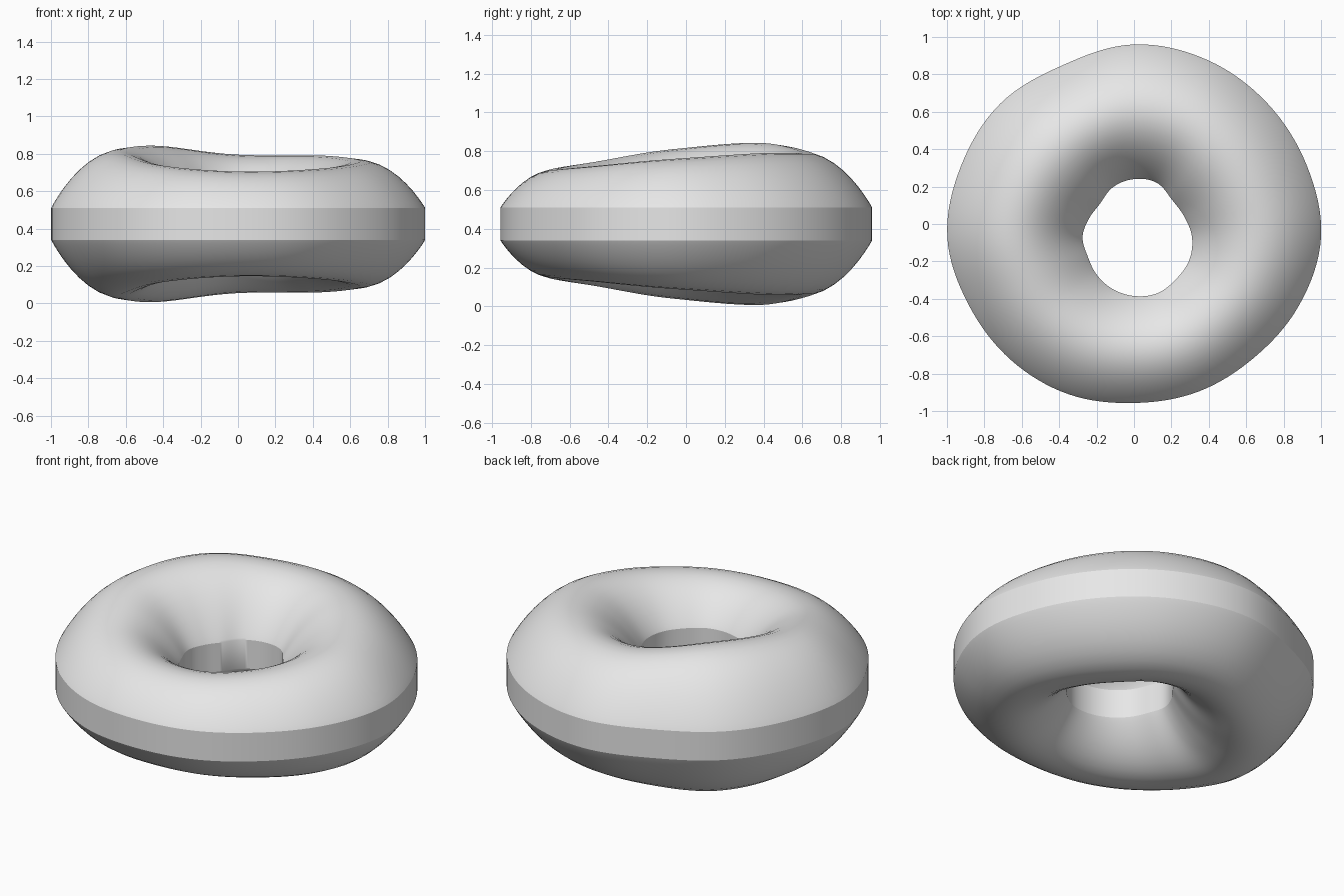
import bpy
import bmesh
from math import cos, sin, pi, radians, floor

cube = bpy.data.objects.get("Cube")
if cube:
    bpy.data.objects.remove(cube, do_unlink=True)

# Values at even angles, counter-clockwise from +x, around the hole centre
OUTER = [1.0, 1.0, 1.01, 1.025, 1.03, 0.995, 1.01, 1.0,
         0.998, 0.955, 0.93, 0.91, 0.887, 0.895, 0.91, 0.955]
INNER = [0.31, 0.29, 0.285, 0.315, 0.31, 0.29, 0.255, 0.26,
         0.275, 0.268, 0.283, 0.3, 0.315, 0.325, 0.318, 0.32]
HALF_HEIGHT = [0.335, 0.365, 0.37, 0.418, 0.385, 0.315, 0.28, 0.295]
CENTRE_Y = -0.07
MID_Z = 0.425
BAND = 0.085          # half height of the upright wall bands
SEGMENTS = 128
STEPS = 20            # divisions across the upper or lower skin


def sample(values, turn):
    """Smooth periodic interpolation; turn runs from 0 to 1."""
    count = len(values)
    position = turn * count
    i = floor(position)
    t = position - i
    a, b, c, d = (values[(i + k) % count] for k in (-1, 0, 1, 2))
    return b + t / 2 * (c - a + t * (2*a - 5*b + 4*c - d + t * (3*(b - c) + d - a)))


def section(inner, outer, half):
    """Closed cross-section: domed top, wall band, domed underside, wall band."""
    middle, reach = (inner + outer) / 2, (outer - inner) / 2
    top = []
    for k in range(STEPS + 1):
        across = -cos(pi * k / STEPS)
        dome = max(0, 1 - across * across) ** 0.95
        top.append((middle + reach * across, BAND + (half - BAND) * dome))
    return top + [(r, -z) for r, z in reversed(top)]


# Ring body, swept around the hole
bm = bmesh.new()
rings = []
for s in range(SEGMENTS):
    turn = s / SEGMENTS
    angle = 2 * pi * turn
    profile = section(sample(INNER, turn), sample(OUTER, turn), sample(HALF_HEIGHT, turn))
    rings.append([bm.verts.new((r * cos(angle), CENTRE_Y + r * sin(angle), MID_Z + z))
                  for r, z in profile])

for s, ring in enumerate(rings):
    following = rings[(s + 1) % SEGMENTS]
    for k in range(len(ring)):
        n = (k + 1) % len(ring)
        bm.faces.new((ring[k], ring[n], following[n], following[k]))
bmesh.ops.recalc_face_normals(bm, faces=bm.faces)

mesh = bpy.data.meshes.new("ring_body")
bm.to_mesh(mesh)
bm.free()
body = bpy.data.objects.new("ring_body", mesh)
bpy.context.collection.objects.link(body)

# Plain grey
grey = bpy.data.materials.new("light_grey")
grey.use_nodes = True
colour = (0.8, 0.8, 0.8, 1)
grey.diffuse_color = colour
grey.node_tree.nodes["Principled BSDF"].inputs["Base Color"].default_value = colour
mesh.materials.append(grey)

# Smooth domes with a crease along the wall bands
bpy.ops.object.select_all(action="DESELECT")
body.select_set(True)
bpy.context.view_layer.objects.active = body
bpy.ops.object.shade_smooth_by_angle(angle=radians(25))
